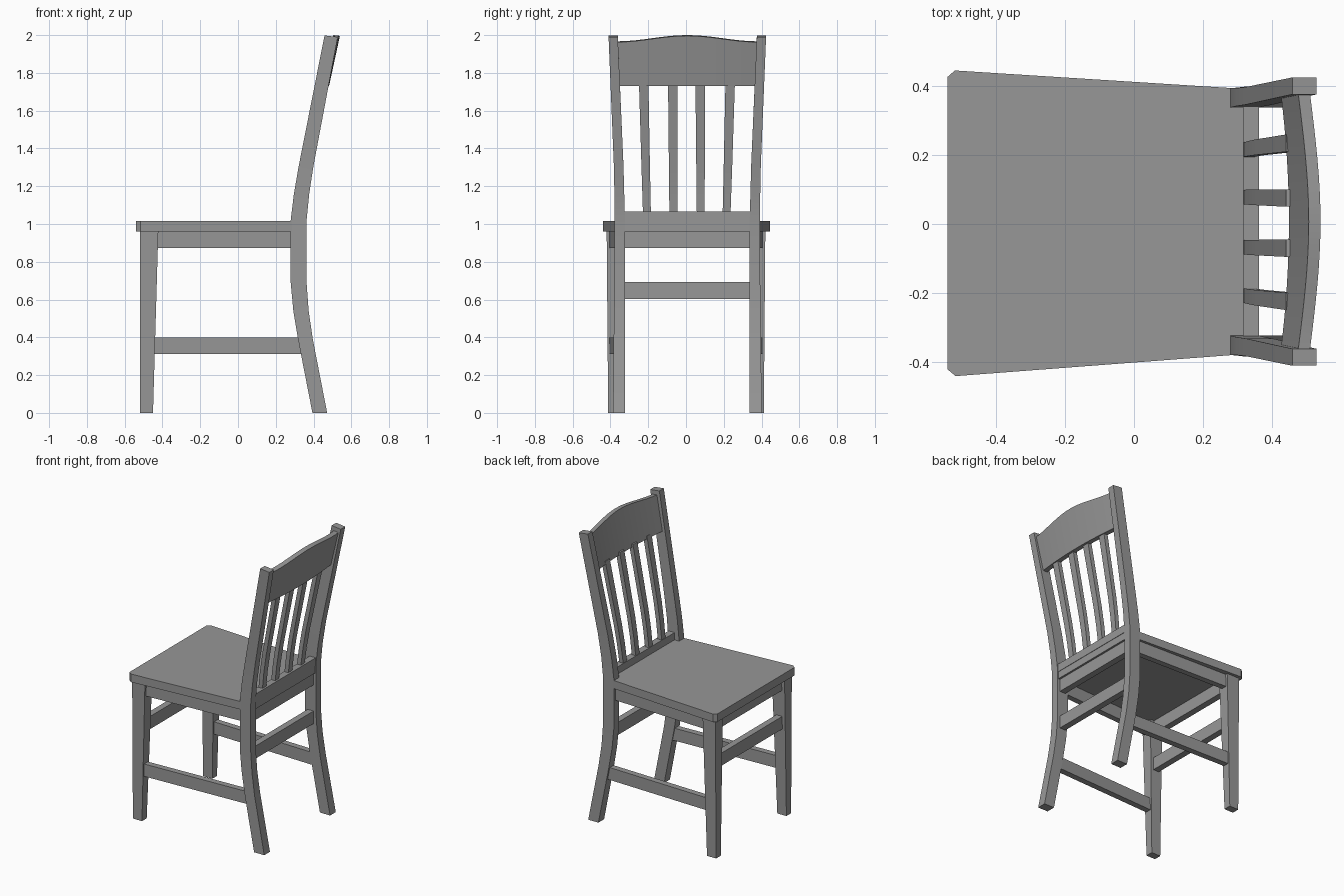
import bpy, bmesh, math

if "Cube" in bpy.data.objects:
    bpy.data.objects.remove(bpy.data.objects["Cube"])

CY = 0.007  # centre line of the back assembly

# Dark grey finish shared by all parts
finish = bpy.data.materials.new("dark_grey")
finish.diffuse_color = (0.31, 0.31, 0.31, 1)
finish.use_nodes = True
finish.node_tree.nodes["Principled BSDF"].inputs["Base Color"].default_value = finish.diffuse_color


def loft(name, rings, smooth=False):
    """Solid through a list of equal-length rings, capped at both ends."""
    bm = bmesh.new()
    vs = [[bm.verts.new(p) for p in r] for r in rings]
    n = len(rings[0])
    for a, b in zip(vs, vs[1:]):
        for i in range(n):
            j = (i + 1) % n
            bm.faces.new((a[i], a[j], b[j], b[i]))
    bm.faces.new(vs[0])
    bm.faces.new(vs[-1])
    bmesh.ops.recalc_face_normals(bm, faces=bm.faces)
    me = bpy.data.meshes.new(name)
    bm.to_mesh(me)
    bm.free()
    me.materials.append(finish)
    ob = bpy.data.objects.new(name, me)
    bpy.context.collection.objects.link(ob)
    if smooth:
        bpy.ops.object.select_all(action='DESELECT')
        ob.select_set(True)
        bpy.context.view_layer.objects.active = ob
        bpy.ops.object.shade_smooth_by_angle(angle=math.radians(25))
    return ob


def rect(x0, x1, y0, y1, z, z1=None):
    """Rectangular ring; z1 lets the back edge sit at another height."""
    zb = z if z1 is None else z1
    return [(x0, y0, z), (x1, y0, zb), (x1, y1, zb), (x0, y1, z)]


def bar(name, a, b, width, z0, z1):
    """Straight rail from plan point a to plan point b."""
    dx, dy = b[0] - a[0], b[1] - a[1]
    k = width / 2 / math.hypot(dx, dy)
    ox, oy = -dy * k, dx * k
    rings = []
    for x, y in (a, b):
        rings.append([(x - ox, y - oy, z0), (x + ox, y + oy, z0),
                      (x + ox, y + oy, z1), (x - ox, y - oy, z1)])
    return loft(name, rings)


# Seat: tapered board with clipped front corners
outline = [(-0.540, -0.42), (-0.516, -0.44), (0.285, -0.379), (0.285, -0.33), (0.358, -0.33),
           (0.358, 0.34), (0.285, 0.34), (0.285, 0.393), (-0.518, 0.444), (-0.540, 0.425)]
loft("seat", [[(x, y, z) for x, y in outline] for z in (0.96, 1.016)])

# Back posts: z, front x, back x, inner y, outer y
post = [(0.0, 0.394, 0.472, 0.330, 0.393), (0.39, 0.318, 0.396, 0.330, 0.390),
        (0.54, 0.293, 0.374, 0.330, 0.387), (0.69, 0.279, 0.363, 0.330, 0.386),
        (1.02, 0.279, 0.363, 0.330, 0.386), (1.16, 0.296, 0.377, 0.334, 0.386),
        (1.31, 0.322, 0.400, 0.338, 0.389), (1.998, 0.458, 0.528, 0.368, 0.417)]

for side, tag in ((-1, "right"), (1, "left")):
    rings = [rect(x0, x1, CY + side * yi, CY + side * yo, z, z - 0.008 if z > 1.9 else z)
             for z, x0, x1, yi, yo in post]
    loft("back_post_" + tag, rings, smooth=True)
    # Front legs taper on the inner faces
    loft("front_leg_" + tag, [rect(-0.52, -0.45, side * 0.36, side * 0.412, 0),
                              rect(-0.52, -0.422, side * 0.34, side * 0.42, 0.96)])
    # Side apron and low side stretcher
    bar("side_apron_" + tag, (-0.46, side * 0.386), (0.33, CY + side * 0.348), 0.04, 0.873, 0.96)
    bar("side_stretcher_" + tag, (-0.46, side * 0.385), (0.345, CY + side * 0.356), 0.042, 0.312, 0.398)

# Cross rails at front and back
for tag, x, y in (("front", -0.475, 0.37), ("back", 0.322, 0.35)):
    bar(tag + "_apron", (x, -y), (x, y), 0.045, 0.873, 0.96)
    bar(tag + "_stretcher", (x, -y), (x, y), 0.045, 0.604, 0.692)
bar("lower_back_rail", (0.338, -0.34), (0.338, 0.35), 0.046, 1.01, 1.066)

# Four bent back slats
for i, (yb, yt) in enumerate(((-0.212, -0.229), (-0.072, -0.075), (0.073, 0.07), (0.21, 0.229))):
    rings = []
    for z, x, t in ((1.06, 0.317, 0.0), (1.18, 0.331, 0.18), (1.31, 0.352, 0.38), (1.75, 0.44, 1.0)):
        y = CY - 0.002 + yb + (yt - yb) * t
        h = 0.021 + 0.004 * t
        rings.append(rect(x, x + 0.03, y - h, y + h, z))
    loft("back_slat_%d" % (i + 1), rings, smooth=True)

# Crest rail: bowed backwards with an arched top edge
rings = []
N = 16
for i in range(N + 1):
    u = -1 + 2 * i / N
    y = CY + u * 0.375
    bow = 0.424 + 0.024 * (1 - u * u)
    zt = 1.967 + 0.033 * (0.5 + 0.5 * math.cos(math.pi * u))
    lean = 0.213 * (zt - 1.73)
    rings.append([(bow, y, 1.73), (bow + lean, y, zt),
                  (bow + lean + 0.034, y, zt - 0.004), (bow + 0.034, y, 1.73)])
loft("crest_rail", rings, smooth=True)
